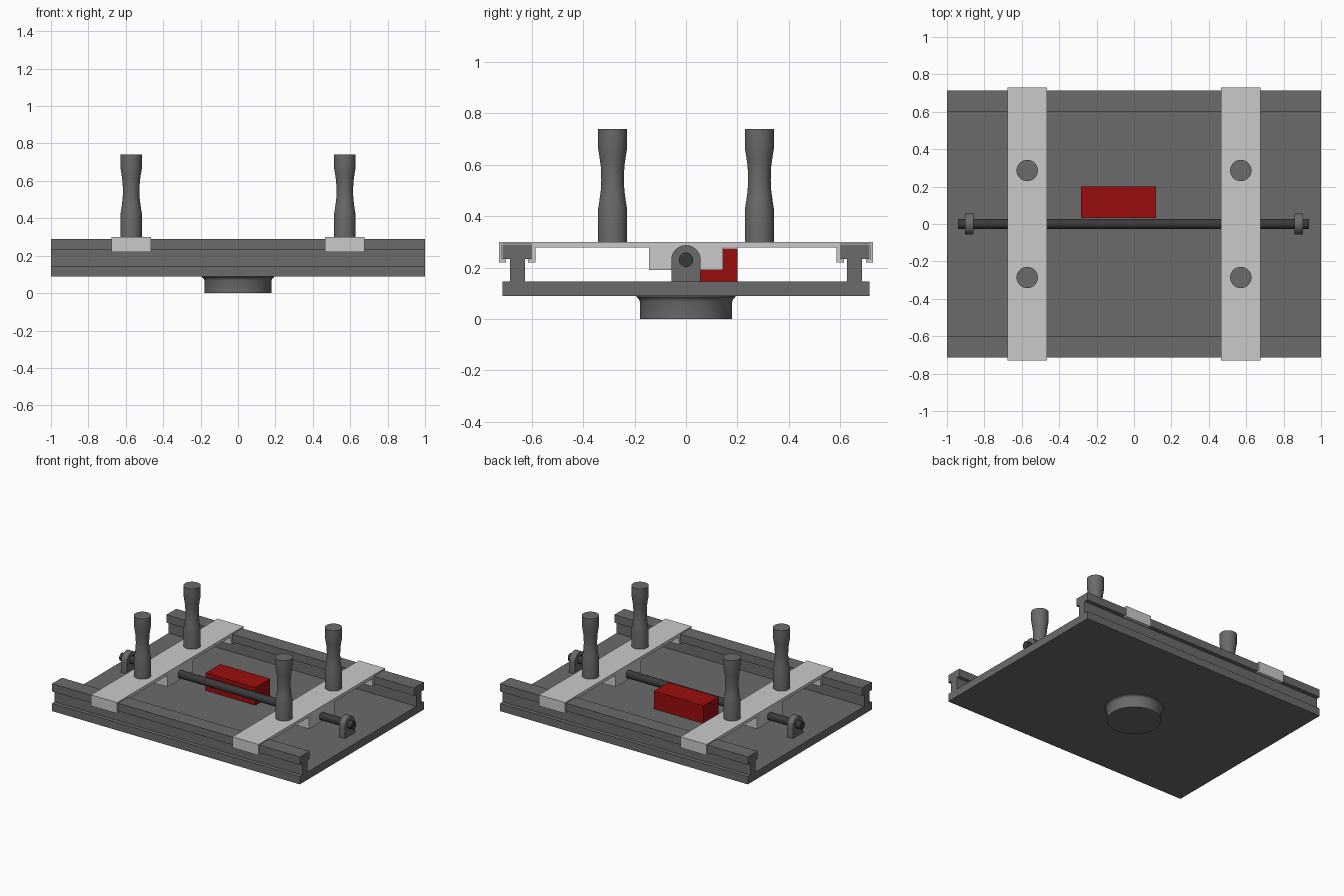
import bpy, bmesh, math

if "Cube" in bpy.data.objects:
    bpy.data.objects.remove(bpy.data.objects["Cube"])


def material(name, rgb):
    m = bpy.data.materials.new(name)
    m.diffuse_color = (*rgb, 1)
    m.use_nodes = True
    m.node_tree.nodes["Principled BSDF"].inputs["Base Color"].default_value = m.diffuse_color
    return m


DARK = material("dark grey", (0.145, 0.145, 0.145))
LIGHT = material("light grey", (0.59, 0.59, 0.59))
BLACK = material("charcoal", (0.042, 0.042, 0.042))
RED = material("red", (0.33, 0.004, 0.004))


def finish(name, bm, mat, smooth=False):
    bmesh.ops.recalc_face_normals(bm, faces=bm.faces)
    me = bpy.data.meshes.new(name)
    bm.to_mesh(me)
    bm.free()
    me.materials.append(mat)
    ob = bpy.data.objects.new(name, me)
    bpy.context.collection.objects.link(ob)
    if smooth:
        bpy.ops.object.select_all(action='DESELECT')
        ob.select_set(True)
        bpy.context.view_layer.objects.active = ob
        bpy.ops.object.shade_smooth_by_angle(angle=math.radians(35))
    return ob


def extrude_x(name, profile, x0, x1, mat, smooth=False):
    """Extrude a (y, z) outline along x."""
    bm = bmesh.new()
    face = bm.faces.new([bm.verts.new((x0, y, z)) for y, z in profile])
    ext = bmesh.ops.extrude_face_region(bm, geom=[face])
    verts = [g for g in ext["geom"] if isinstance(g, bmesh.types.BMVert)]
    bmesh.ops.translate(bm, verts=verts, vec=(x1 - x0, 0, 0))
    return finish(name, bm, mat, smooth)


def lathe(name, profile, x, y, mat, n=40):
    """Revolve an (r, z) outline about a vertical axis, with closed ends."""
    bm = bmesh.new()
    rings = [[bm.verts.new((x + r * math.cos(2 * math.pi * i / n),
                            y + r * math.sin(2 * math.pi * i / n), z))
              for i in range(n)] for r, z in profile]
    for a, b in zip(rings, rings[1:]):
        for i in range(n):
            j = (i + 1) % n
            bm.faces.new((a[i], a[j], b[j], b[i]))
    bm.faces.new(rings[0])
    bm.faces.new(rings[-1])
    return finish(name, bm, mat, True)


def mirrored(half):
    """Complete a half outline (y > 0) across y = 0."""
    return half + [(-y, z) for y, z in reversed(half)]


def arc(r, z, a0, a1, n):
    return [(r * math.cos(a0 + (a1 - a0) * i / n),
             z + r * math.sin(a0 + (a1 - a0) * i / n)) for i in range(n + 1)]


# Base plate with a T-shaped rail along each side
extrude_x("base_with_rails", mirrored([
    (0.715, 0.09), (0.715, 0.146), (0.685, 0.146), (0.685, 0.233),
    (0.715, 0.233), (0.715, 0.29), (0.602, 0.29), (0.602, 0.233),
    (0.628, 0.233), (0.628, 0.146)]), -1, 1, DARK)

# Round foot with a flared collar
lathe("round_foot", [(0.18, 0), (0.18, 0.068), (0.184, 0.078),
                     (0.192, 0.085), (0.192, 0.092)], 0, 0, DARK, 48)

# Sliding crossbars that hook around the rails, with a central drive block
crossbar = mirrored([
    (0.145, 0.19), (0.145, 0.277), (0.587, 0.277), (0.587, 0.22),
    (0.616, 0.22), (0.616, 0.232), (0.601, 0.232), (0.601, 0.291),
    (0.716, 0.291), (0.716, 0.232), (0.701, 0.232), (0.701, 0.22),
    (0.729, 0.22), (0.729, 0.30)])
grip = [(0.057, 0.298), (0.057, 0.425), (0.052, 0.455), (0.046, 0.50),
        (0.044, 0.54), (0.046, 0.595), (0.051, 0.63), (0.057, 0.667),
        (0.057, 0.74)]
for side, sx in (("left", -1), ("right", 1)):
    cx = sx * 0.571
    extrude_x(side + "_crossbar", crossbar, cx - 0.105, cx + 0.105, LIGHT)
    # Waisted clamp posts
    for end, sy in (("front", -1), ("back", 1)):
        lathe(f"{side}_{end}_post", grip, cx, sy * 0.286, DARK)
    # Arched rod bearings
    bx = sx * 0.88
    extrude_x(side + "_bearing",
              [(-0.057, 0.144), (0.057, 0.144)] + arc(0.057, 0.23, 0, math.pi, 20),
              bx - 0.023, bx + 0.023, DARK, True)

# Drive rod through the bearings
extrude_x("drive_rod", arc(0.028, 0.23, 0, 2 * math.pi * 31 / 32, 31),
          -0.94, 0.935, BLACK, True)

# Motor block behind the rod
extrude_x("motor_block", [(0.032, 0.144), (0.201, 0.144), (0.201, 0.275),
                          (0.032, 0.275)], -0.283, 0.118, RED)
